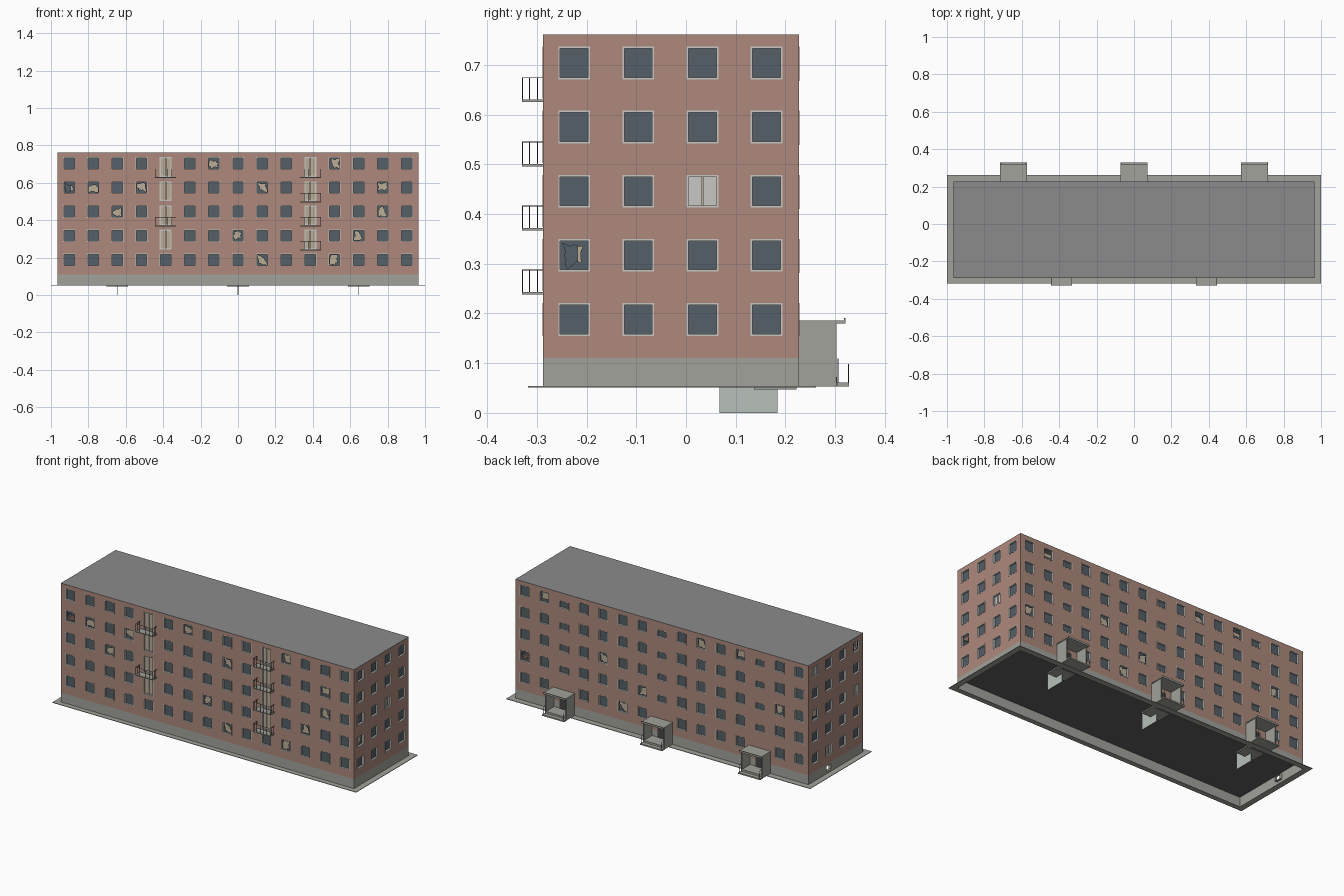
import bpy, bmesh, random
from mathutils import Vector

if "Cube" in bpy.data.objects:
    bpy.data.objects.remove(bpy.data.objects["Cube"])

random.seed(4)
X, YF, YB = 0.965, -0.288, 0.227          # wall planes
Z0, ZP, ZT = 0.053, 0.11, 0.76            # ground, plinth top, roof
STEP, HALF = 0.129, 0.032                 # window pitch and half size
ROWS = [0.188 + STEP * r for r in range(5)]

COL = {"brick": (.42, .25, .2, 1), "glass": (.09, .115, .135, 1), "beige": (.5, .42, .31, 1),
       "stone": (.36, .36, .33, 1), "light": (.58, .57, .54, 1), "roof": (.26, .26, .26, 1),
       "metal": (.06, .06, .06, 1), "green": (.48, .53, .49, 1), "floor": (.12, .12, .12, 1)}
parts = {}


def part(name, colour):
    if name not in parts:
        parts[name] = (bmesh.new(), colour)
    return parts[name][0]


def poly(bm, pts, out=None):
    f = bm.faces.new([bm.verts.new(p) for p in pts])
    f.normal_update()
    if out is not None and f.normal.dot(out) < 0:
        f.normal_flip()
    return f


def box(bm, a, b):
    """Axis aligned box between two corners."""
    v = [bm.verts.new((x, y, z)) for x in (a[0], b[0]) for y in (a[1], b[1]) for z in (a[2], b[2])]
    fs = [bm.faces.new([v[i] for i in q]) for q in
          ((0, 1, 3, 2), (4, 6, 7, 5), (0, 4, 5, 1), (2, 3, 7, 6), (0, 2, 6, 4), (1, 5, 7, 3))]
    bmesh.ops.recalc_face_normals(bm, faces=fs)


# each side maps (along, height, outward depth) to space
SIDES = {"front": lambda u, z, d: Vector((u, YF - d, z)),
         "back": lambda u, z, d: Vector((u, YB + d, z)),
         "right": lambda u, z, d: Vector((X + d, u, z)),
         "left": lambda u, z, d: Vector((-X - d, u, z))}


def sbox(bm, P, u0, u1, z0, z1, d0, d1):
    box(bm, P(u0, z0, d0), P(u1, z1, d1))


def wall(name, colour, P, u0, u1, z0, z1, holes, depth=.016):
    """Flat wall with rectangular openings and their reveals."""
    bm = part(name, colour)
    out = P(0, 0, 1) - P(0, 0, 0)
    us = sorted({round(k, 5) for k in [u0, u1] + [c for h in holes for c in h[:2]]})
    zs = sorted({round(k, 5) for k in [z0, z1] + [c for h in holes for c in h[2:]]})
    for a, b in zip(us, us[1:]):
        for c, d in zip(zs, zs[1:]):
            m, n = (a + b) / 2, (c + d) / 2
            if not any(h[0] < m < h[1] and h[2] < n < h[3] for h in holes):
                poly(bm, [P(a, c, 0), P(b, c, 0), P(b, d, 0), P(a, d, 0)], out)
    for a, b, c, d in holes:
        ring = [(a, c), (b, c), (b, d), (a, d)]
        mid = P((a + b) / 2, (c + d) / 2, -depth / 2)
        for i in range(4):
            p, q = ring[i], ring[(i + 1) % 4]
            pts = [P(*p, 0), P(*q, 0), P(*q, -depth), P(*p, -depth)]
            poly(bm, pts, mid - sum(pts, Vector()) / 4)
    bmesh.ops.remove_doubles(bm, verts=bm.verts, dist=1e-5)


def frame(bm, P, a, b, c, d, t=.004, d0=-.015, d1=.001):
    sbox(bm, P, a, a + t, c, d, d0, d1)
    sbox(bm, P, b - t, b, c, d, d0, d1)
    sbox(bm, P, a + t, b - t, c, c + t, d0, d1)
    sbox(bm, P, a + t, b - t, d - t, d, d0, d1)


def pane(P, hole, kind):
    a, b, c, d = hole
    frame(part("window_frames", "light"), P, a, b, c, d)
    a, b, c, d = a + .004, b - .004, c + .004, d - .004
    out = P(0, 0, 1) - P(0, 0, 0)
    if kind == "glass":
        poly(part("window_glass", "glass"), [P(a, c, -.01), P(b, c, -.01), P(b, d, -.01), P(a, d, -.01)], out)
    elif kind == "broken":                 # jagged ring of glass left in the frame
        sq = [(i / 2 - 1, -1) for i in range(4)] + [(1, i / 2 - 1) for i in range(4)]
        sq += [(-x, -y) for x, y in sq]
        big = random.randrange(16)
        rad = [random.uniform(.3, .55) if (i - big) % 16 < 5 else random.uniform(.55, .97) for i in range(16)]
        def at(i, r):
            x, y = sq[i % 16]
            return P((a + b) / 2 + x * r * (b - a) / 2, (c + d) / 2 + y * r * (d - c) / 2, -.01)
        for i in range(16):
            r, s = rad[i], rad[(i + 1) % 16]
            poly(part("broken_glass", "glass"), [at(i, 1), at(i + 1, 1), at(i + 1, s), at(i, r)], out)
    else:                                  # pair of leaves: casement or balcony door
        colour = "beige" if kind == "door" else "light"
        m = (a + b) / 2
        for p, q in ((a, m - .001), (m + .001, b)):
            frame(part(kind + "_leaf_frames", "light"), P, p, q, c, d, .003, -.012, -.006)
            sbox(part(kind + "_leaves", colour), P, p + .003, q - .003, c + .003, d - .003, -.011, -.009)


def balcony(x, z):
    """Slab with a thin bar railing on three sides."""
    P, w, dp, top = SIDES["front"], .056, .042, z + .05
    sbox(part("balcony_slabs", "stone"), P, x - w, x + w, z, z + .005, 0, dp)
    bm, t = part("balcony_railings", "metal"), .0016
    sbox(bm, P, x - w, x + w, top - t, top, dp - t, dp)
    for i in range(6):
        u = x - w + (2 * w - t) * i / 5
        sbox(bm, P, u, u + t, z + .005, top, dp - t, dp)
    for u in (x - w, x + w - t):
        sbox(bm, P, u, u + t, top - t, top, 0, dp - t)
        for k in (.010, .026):
            sbox(bm, P, u, u + t, z + .005, top, k, k + t)


BROKEN = {"front": {(-1, 4), (4, 4), (-7, 3), (-6, 3), (-4, 3), (1, 3), (6, 3), (-5, 2), (6, 2),
                    (0, 1), (5, 1), (1, 0), (4, 0)},
          "back": {(6, 4), (7, 1), (3, 2), (1, 1), (-2, 4), (-4, 4), (2, 0), (-6, 2)},
          "right": {(0, 1)}, "left": {(0, 4), (3, 2)}}
CASEMENT = {("right", 2, 2), ("left", 0, 2), ("left", 3, 4), ("left", 2, 0)}
PORCHES = (-5, 0, 5)

# walls, plinth and windows on all four sides
for side, P in SIDES.items():
    long = side in ("front", "back")
    cols = range(-7, 8) if long else range(4)
    u0, u1 = (-X, X) if long else (YF, YB)
    holes = []
    for i in cols:
        u = i * STEP if long else -.225 + i * STEP
        for r, z in enumerate(ROWS):
            kind = "broken" if (i, r) in BROKEN[side] else "glass"
            h = (u - HALF, u + HALF, z - HALF - .001, z + HALF + .001)
            if (side, i, r) in CASEMENT:
                kind = "casement"
            if side == "front" and abs(i) == 3 and r:
                kind, h = "door", (h[0], h[1], z - .072, h[3])
                if i == 3 or r in (2, 4):
                    balcony(u, z - .079)
            if side == "back" and i in PORCHES:
                if r == 0:
                    continue
                h = (h[0], h[1], z - .036, z + .008)   # low stairwell window
            holes.append(h)
            pane(P, h, kind)
    wall("brick_walls", "brick", P, u0, u1, ZP, ZT, holes)
    wall("plinth", "stone", P, u0, u1, Z0, ZP, [(.015, .055, .066, .098)] if side == "left" else [])

# roof, lowest floor, inner room walls and pavement ring
box(part("roof", "roof"), (-X, YF, ZT - .003), (X, YB, ZT + .001))
box(part("ground_floor_slab", "floor"), (-X + .001, YF + .001, ZP - .003), (X - .001, YB - .001, ZP))
box(part("inner_room_walls", "beige"), (-X + .07, YF + .07, ZP), (X - .07, YB - .07, ZT - .004))
pv = part("pavement", "stone")
for a, b in (((-1, -.318), (1, YF)), ((-1, YB), (1, .262)), ((-1, YF), (-X, YB)), ((X, YF), (1, YB))):
    box(pv, (*a, Z0 - .002), (*b, Z0 + .001))

# entrance porches and cellar stairs
for i in PORCHES:
    x, w = i * STEP, .072
    po = part("porch_walls", "stone")
    for s in (-1, 1):
        box(po, (x + s * w * .97, YB, Z0), (x + s * (w * .97 - .006), .303, .18))
    pr = part("porch_roofs", "stone")
    box(pr, (x - w, YB, .18), (x + w, .321, .186))
    box(pr, (x - w, .318, .186), (x + w, .321, .191))
    st = part("porch_steps", "stone")
    box(st, (x - w + .008, YB, Z0), (x + w - .008, .304, .072))
    box(st, (x - w, .304, Z0), (x + w, .328, .061))
    door = part("entrance_doors", "metal")
    box(door, (x - .026, YB, .072), (x + .026, YB + .003, .158))
    rl = part("porch_handrails", "metal")
    for s in (-1, 1):
        px = x + s * (w - .006)
        for y, z in ((.305, .109), (.326, .098)):
            box(rl, (px, y, .06), (px + .0016, y + .0016, z))
        poly(rl, [(px, .305, .11), (px + .002, .305, .11), (px + .002, .328, .098), (px, .328, .098)], Vector((0, 0, 1)))
    box(part("cellar_stair_walls", "green"), (x - .002, .067, 0), (x + .002, .184, ZP - .003))
    box(part("cellar_landings", "stone"), (x - .058, .137, .047), (x + .058, .222, .053))

# turn every collected mesh into an object
mats = {}
for n, c in COL.items():
    mats[n] = bpy.data.materials.new(n)
    mats[n].diffuse_color = c
for name, (bm, colour) in parts.items():
    me = bpy.data.meshes.new(name)
    bm.to_mesh(me)
    bm.free()
    me.materials.append(mats[colour])
    bpy.context.collection.objects.link(bpy.data.objects.new(name, me))

for m in bpy.data.materials:
    if m.users and not m.is_grease_pencil:
        m.use_nodes = True
        m.node_tree.nodes["Principled BSDF"].inputs["Base Color"].default_value = m.diffuse_color
